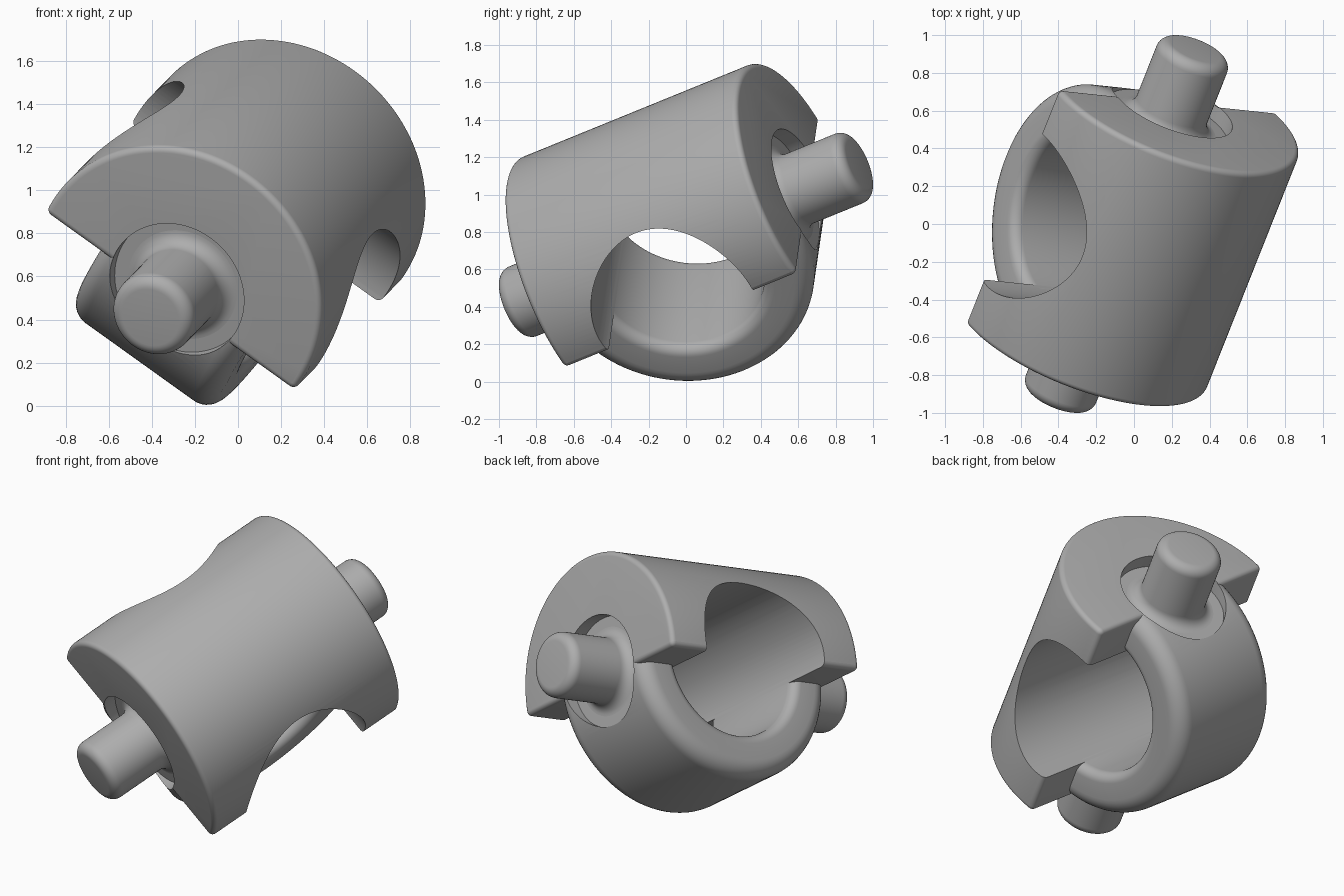
import bpy, bmesh, math
from mathutils import Matrix, Vector

if "Cube" in bpy.data.objects:
    bpy.data.objects.remove(bpy.data.objects["Cube"])

R, BORE, RING_W, ROUND = 0.715, 0.452, 0.41, 0.085
FLAT = -0.07          # underside height of the saddle block
SPOT_R, SPOT_T = 0.335, 0.63

grey = bpy.data.materials.new("steel_grey")
grey.diffuse_color = (0.42, 0.42, 0.42, 1)
grey.use_nodes = True
grey.node_tree.nodes["Principled BSDF"].inputs["Base Color"].default_value = grey.diffuse_color

# Tilted frame: local x = pin axis, y = bore axis, z = crown of the block
ax = Vector((0.345, 0.869, 0.354)).normalized()
cross = Vector((-0.807, 0.094, 0.584))
ay = (cross - cross.dot(ax) * ax).normalized()
az = ax.cross(ay)
TILT = Matrix((ax, ay, az)).transposed().to_4x4()
TILT.translation = (-0.04, 0, 0.785)


def arc(cx, cy, r, a0, a1, n=8):
    return [(cx + r * math.cos(math.radians(a0 + (a1 - a0) * i / n)),
             cy + r * math.sin(math.radians(a0 + (a1 - a0) * i / n))) for i in range(n + 1)]


def make(name, bm):
    bmesh.ops.recalc_face_normals(bm, faces=bm.faces)
    me = bpy.data.meshes.new(name)
    bm.to_mesh(me)
    bm.free()
    me.materials.append(grey)
    ob = bpy.data.objects.new(name, me)
    bpy.context.collection.objects.link(ob)
    return ob


def lathe(name, profile, axis, closed=False, n=96):
    """Spin (radius, along) points about the local x or y axis."""
    bm = bmesh.new()
    cols = []
    for i in range(n):
        a = 2 * math.pi * (i + 0.5) / n
        c, s = math.cos(a), math.sin(a)
        cols.append([bm.verts.new((h, r * c, r * s) if axis == 'x' else (r * c, h, r * s))
                     for r, h in profile])
    m = len(profile)
    for i in range(n):
        p, q = cols[i], cols[(i + 1) % n]
        for j in range(m if closed else m - 1):
            k = (j + 1) % m
            bm.faces.new((p[j], q[j], q[k], p[k]))
    if not closed:
        bm.faces.new([c[0] for c in cols])
        bm.faces.new([c[-1] for c in cols])
    return make(name, bm)


def apply_mods(ob):
    bpy.context.view_layer.update()
    ev = ob.evaluated_get(bpy.context.evaluated_depsgraph_get())
    me = bpy.data.meshes.new_from_object(ev)
    ob.modifiers.clear()
    ob.data = me


def cut(ob, cutters):
    for c in cutters:
        m = ob.modifiers.new("cut", 'BOOLEAN')
        m.operation, m.solver, m.object = 'DIFFERENCE', 'EXACT', c
    apply_mods(ob)


# Cutters: cross bore and the two spotfaces around the pins
bore = lathe("bore_cutter", [(BORE, -1), (BORE, 1)], 'y')
spots = [lathe("spotface_cutter", [(SPOT_R, s * SPOT_T), (SPOT_R, s * 1.2)], 'x')
         for s in (-1, 1)]

# Saddle block: D-shaped profile extruded along the pin axis, edges rounded
bm = bmesh.new()
a0 = math.degrees(math.asin(FLAT / R))
d_shape = [bm.verts.new((-R, y, z)) for y, z in arc(0, 0, R, a0, 180 - a0, 80)]
face = bm.faces.new(d_shape)
ext = bmesh.ops.extrude_face_region(bm, geom=[face])
bmesh.ops.translate(bm, vec=(2 * R, 0, 0),
                    verts=[v for v in ext["geom"] if isinstance(v, bmesh.types.BMVert)])
block = make("saddle_block", bm)
bev = block.modifiers.new("round", 'BEVEL')
bev.width, bev.segments, bev.limit_method = ROUND, 6, 'ANGLE'
bev.angle_limit = math.radians(40)
apply_mods(block)
cut(block, [bore] + spots)

# Lower ring: rounded band around the bore, upper half removed
f, g, w = 0.1, 0.06, RING_W
band = (arc(R - f, w - f, f, 0, 90) + arc(BORE + g, w - g, g, 90, 180)
        + arc(BORE + g, g - w, g, 180, 270) + arc(R - f, f - w, f, 270, 360))
ring = lathe("lower_ring", band, 'y', closed=True, n=128)
bm = bmesh.new()
bmesh.ops.create_cube(bm, size=2)
bmesh.ops.translate(bm, verts=bm.verts, vec=(0, 0, 1 - 0.02))
upper = make("upper_half_cutter", bm)
cut(ring, [upper] + spots)

# Pins: rounded tip, flared root
pins = []
for side, s in (("front", -1), ("back", 1)):
    root, tip, pr, e, fl = SPOT_T, 1.062, 0.2, 0.06, 0.07
    prof = ([(pr + fl, root - 0.05)] + arc(pr + fl, root + fl, fl, 270, 180)
            + arc(pr - e, tip - e, e, 0, 90))
    pins.append(lathe(side + "_pin", [(r, s * h) for r, h in prof], 'x', n=64))

for c in [bore, upper] + spots:
    bpy.data.objects.remove(c)

# Tilt everything into place and smooth
bpy.ops.object.select_all(action='DESELECT')
for ob in [block, ring] + pins:
    ob.data.transform(TILT)
    ob.select_set(True)
    bpy.context.view_layer.objects.active = ob
bpy.ops.object.shade_smooth_by_angle(angle=math.radians(30))
